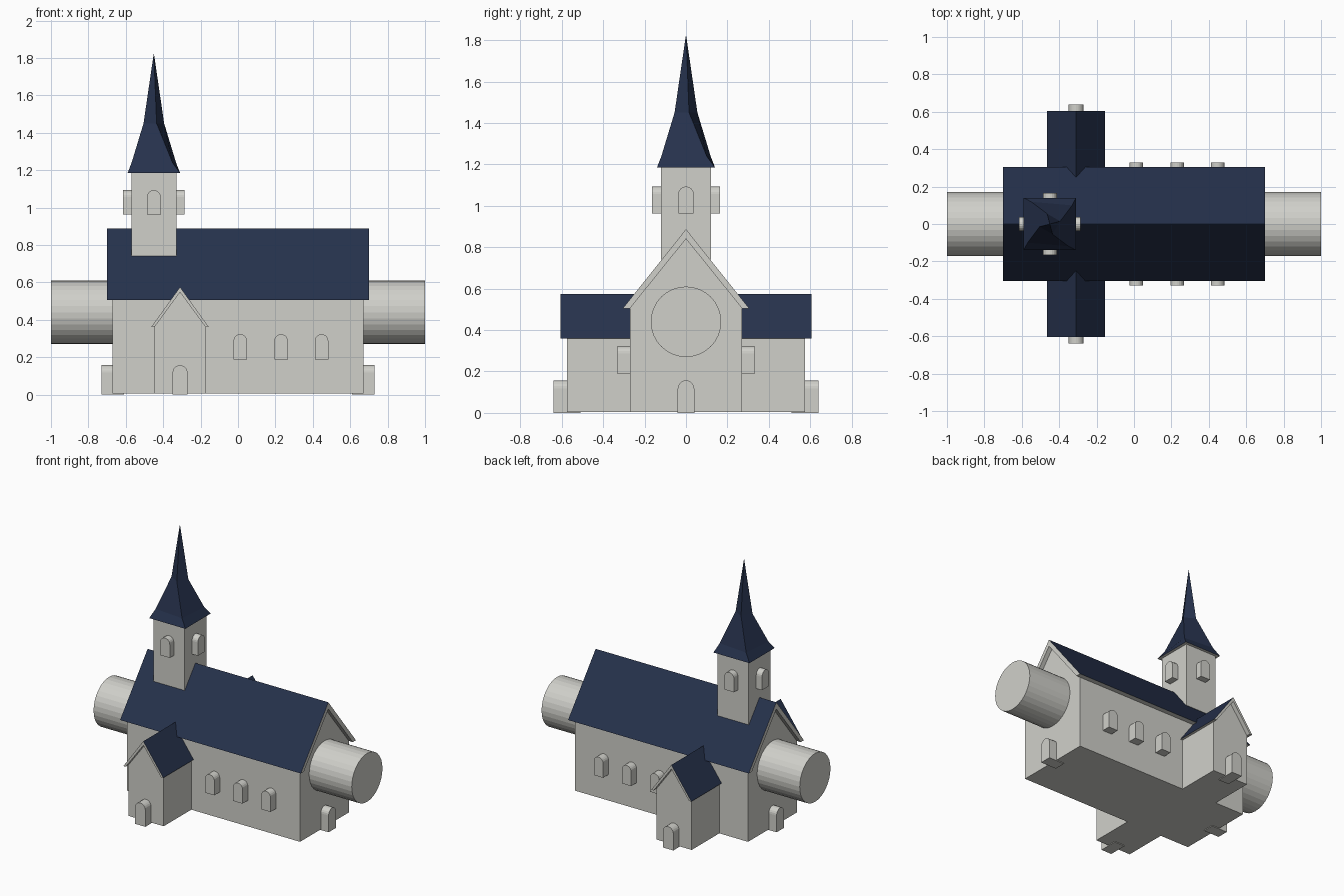
import bpy
import bmesh
from math import sin, cos, pi, radians

cube = bpy.data.objects.get("Cube")
if cube:
    bpy.data.objects.remove(cube, do_unlink=True)


def make_material(name, color):
    mat = bpy.data.materials.new(name)
    mat.use_nodes = True
    mat.diffuse_color = color
    bsdf = mat.node_tree.nodes["Principled BSDF"]
    bsdf.inputs["Base Color"].default_value = color
    bsdf.inputs["Roughness"].default_value = 0.8
    return mat


STONE = make_material("pale stone", (0.63, 0.63, 0.59, 1))
SLATE = make_material("navy slate", (0.019, 0.031, 0.072, 1))


def loft(name, rings, roof=False):
    """Skin a stack of equal rings and cap both ends; roofs get slate on upward faces."""
    bm = bmesh.new()
    loops = [[bm.verts.new(p) for p in ring] for ring in rings]
    count = len(loops[0])
    for low, high in zip(loops, loops[1:]):
        for i in range(count):
            j = (i + 1) % count
            bm.faces.new((low[i], low[j], high[j], high[i]))
    bm.faces.new(loops[0])
    bm.faces.new(loops[-1])
    bmesh.ops.remove_doubles(bm, verts=bm.verts, dist=0.0001)
    bmesh.ops.recalc_face_normals(bm, faces=bm.faces)
    bm.normal_update()
    if roof:
        for face in bm.faces:
            face.material_index = int(face.normal.z > 0.05)
    mesh = bpy.data.meshes.new(name)
    bm.to_mesh(mesh)
    bm.free()
    mesh.materials.append(STONE)
    mesh.materials.append(SLATE)
    obj = bpy.data.objects.new(name, mesh)
    bpy.context.collection.objects.link(obj)
    return obj


def prism(name, outline, axis, start, end, shift=0, roof=False):
    """Extrude a (side, height) outline along x or y."""
    rings = []
    for w in (start, end):
        if axis == "x":
            rings.append([(w, u + shift, z) for u, z in outline])
        else:
            rings.append([(u + shift, w, z) for u, z in outline])
    return loft(name, rings, roof)


def gable(half, base, eave, apex):
    return [(-half, base), (half, base), (half, eave), (0, apex), (-half, eave)]


def chevron(outer, inner, eave, apex, under):
    return [(-outer, eave), (0, apex), (outer, eave),
            (inner, eave), (0, under), (-inner, eave)]


def arch(half, base, top, steps=10):
    curve = [(half * cos(pi * i / steps), top - half + half * sin(pi * i / steps))
             for i in range(steps + 1)]
    return [(-half, base), (half, base)] + curve


# Nave and transept
CROSS, TOWER = -0.31, -0.45
prism("nave_walls", gable(0.27, 0.005, 0.505, 0.84), "x", -0.67, 0.67)
prism("nave_roof", chevron(0.305, 0.27, 0.505, 0.887, 0.84), "x", -0.7, 0.7, roof=True)
prism("transept_walls", gable(0.137, 0.005, 0.36, 0.547), "y", -0.575, 0.575, CROSS)
prism("transept_roof", chevron(0.155, 0.137, 0.36, 0.575, 0.547), "y",
      -0.605, 0.605, CROSS, roof=True)

# Tower with its twisted spire
prism("tower", [(-0.12, 0.74), (0.12, 0.74), (0.12, 1.187), (-0.12, 1.187)],
      "y", -0.12, 0.12, TOWER)


def spire_ring(radius, z, twist):
    angles = [radians(45 + 90 * i - twist) for i in range(4)]
    return [(TOWER + radius * cos(a), radius * sin(a), z) for a in angles]


loft("spire", [spire_ring(0.198, 1.185, 0), spire_ring(0.155, 1.24, 5),
               spire_ring(0.057, 1.45, 30), spire_ring(0.001, 1.82, 30)], roof=True)

# Projecting round blocks, doors and windows, mirrored on both sides
disc = [(0.17 * cos(2 * pi * i / 32), 0.44 + 0.17 * sin(2 * pi * i / 32))
        for i in range(32)]
door = arch(0.04, 0, 0.157)
window = arch(0.036, 0.187, 0.323)
belfry = arch(0.037, 0.963, 1.093)
for side, x_name, y_name in ((1, "left", "back"), (-1, "right", "front")):
    prism(x_name + "_round_block", disc, "x", side * 0.34, side)
    prism(x_name + "_door", door, "x", side * 0.61, side * 0.73)
    prism(y_name + "_door", door, "y", side * 0.51, side * 0.64, CROSS)
    for i, x in enumerate((0.012, 0.23, 0.447)):
        prism(f"{y_name}_window_{i + 1}", window, "y", side * 0.21, side * 0.33, x)
    prism(y_name + "_belfry_window", belfry, "y", side * 0.08, side * 0.165, TOWER)
    prism(x_name + "_belfry_window", belfry, "x",
          TOWER + side * 0.08, TOWER + side * 0.165)
